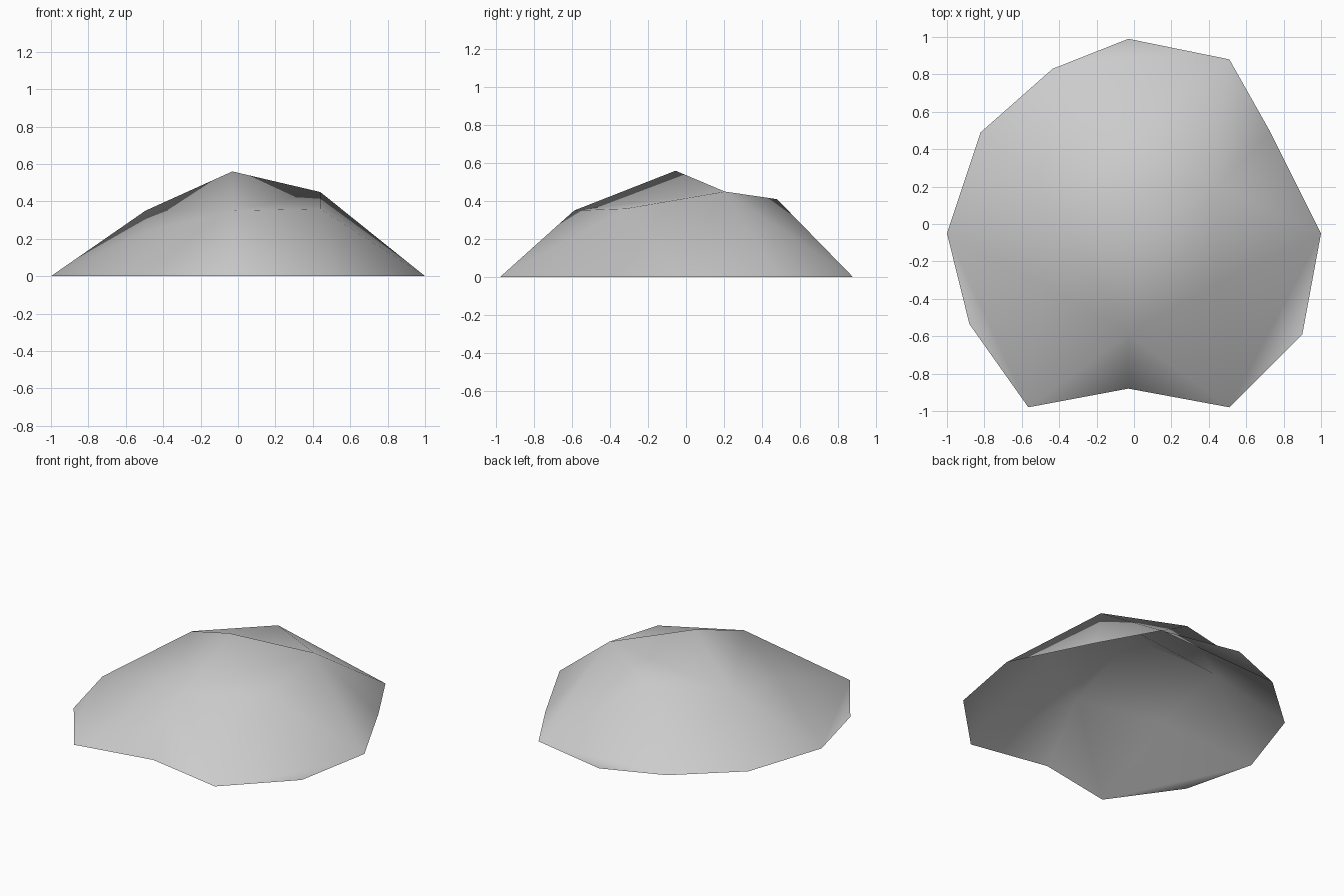
import bpy
import bmesh

cube = bpy.data.objects.get("Cube")
if cube:
    bpy.data.objects.remove(cube, do_unlink=True)

# Plain grey material
grey = bpy.data.materials.new("plain_grey")
grey.use_nodes = True
colour = (0.6, 0.6, 0.6, 1)
grey.diffuse_color = colour
grey.node_tree.nodes["Principled BSDF"].inputs["Base Color"].default_value = colour

# Summit, shoulder ring and ground ring, counter-clockwise from the left side
SUMMIT = (-0.03, -0.055, 0.56)
SHOULDER = [(0.44, 0.205, 0.45), (-0.03, 0.48, 0.41), (-0.495, 0.205, 0.35),
            (-0.49, -0.32, 0.24), (-0.03, -0.59, 0.35), (0.44, -0.32, 0.36)]
GROUND = [(1.0, -0.05), (0.73, 0.49), (0.51, 0.88), (-0.03, 0.99),
          (-0.435, 0.83), (-0.82, 0.49), (-1.0, -0.05), (-0.88, -0.535),
          (-0.565, -0.98), (-0.03, -0.88), (0.51, -0.98), (0.9, -0.59)]

bm = bmesh.new()
top = bm.verts.new(SUMMIT)
inner = [bm.verts.new(p) for p in SHOULDER]
outer = [bm.verts.new((x, y, 0)) for x, y in GROUND]

# Three patches of two by two quads meet at the summit, open underneath;
# each patch lies between two ridges a and b, with a shoulder in the middle
for i in (0, 2, 4):
    a, shoulder, b = (inner[(i + k) % 6] for k in range(3))
    foot_a, left, tip, right, foot_b = (outer[(2 * i + 1 + k) % 12] for k in range(5))
    for triangle in ((top, a, b), (a, shoulder, b),
                     (a, foot_a, left), (a, left, shoulder),
                     (shoulder, left, right), (left, tip, right),
                     (b, shoulder, right), (b, right, foot_b)):
        bm.faces.new(triangle)

for face in bm.faces:
    face.smooth = True

mesh = bpy.data.meshes.new("mound")
bm.to_mesh(mesh)
bm.free()
mesh.materials.append(grey)
mound = bpy.data.objects.new("mound", mesh)
bpy.context.collection.objects.link(mound)
